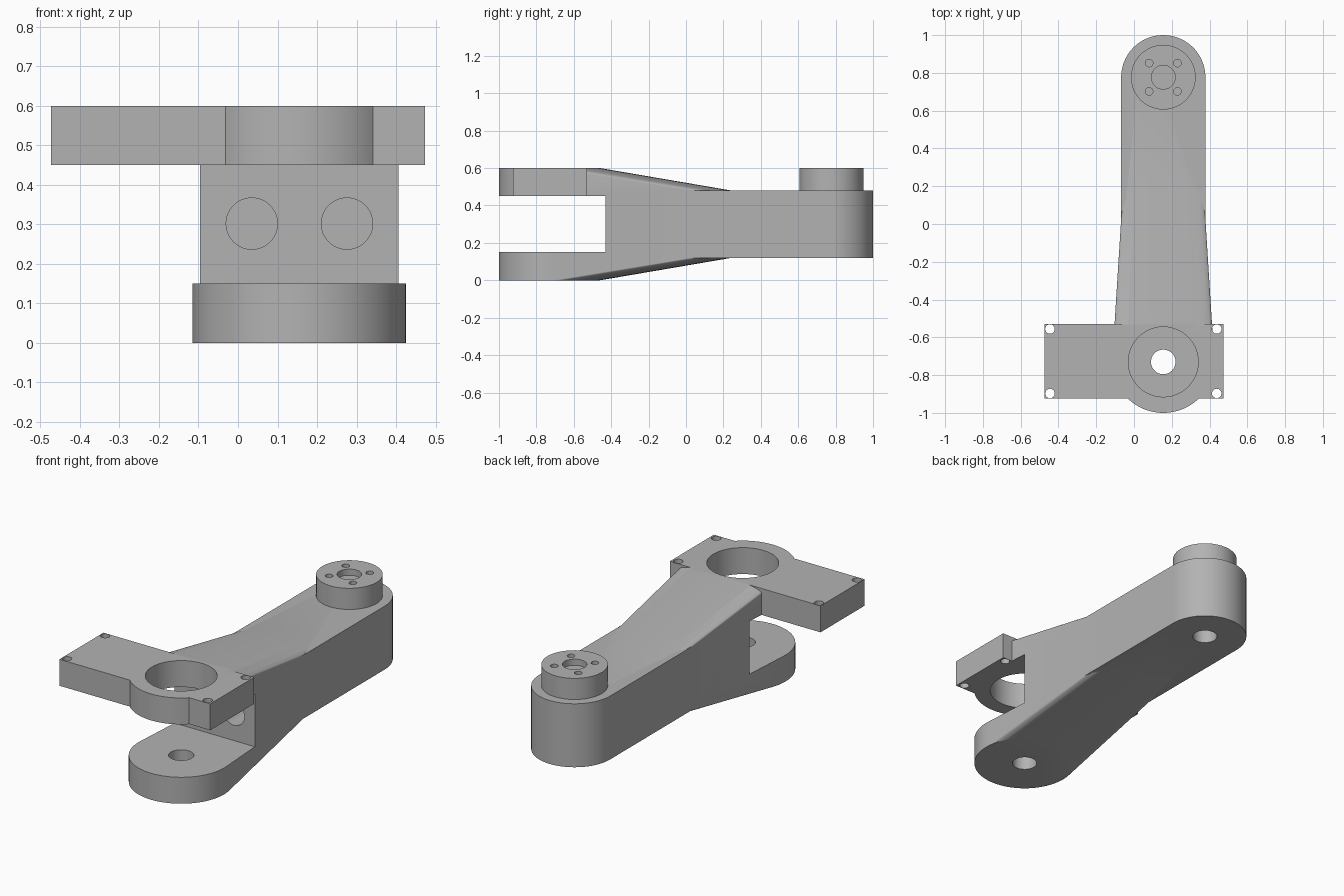
import bpy, bmesh, math
from mathutils import Matrix, Vector

old = bpy.data.objects.get("Cube")
if old:
    bpy.data.objects.remove(old, do_unlink=True)

AXIS = 0.155                      # centre line of the arm in x
FORK_Y, MID_Y, TIP_Y = -0.73, 0.02, 0.777
FORK_R, TIP_R = 0.27, 0.223

grey = bpy.data.materials.new("plain grey")
grey.use_nodes = True
colour = (0.45, 0.45, 0.45, 1)
grey.diffuse_color = colour
grey.node_tree.nodes["Principled BSDF"].inputs["Base Color"].default_value = colour


def make(name, bm):
    bmesh.ops.recalc_face_normals(bm, faces=bm.faces)
    mesh = bpy.data.meshes.new(name)
    bm.to_mesh(mesh)
    bm.free()
    mesh.materials.append(grey)
    ob = bpy.data.objects.new(name, mesh)
    bpy.context.collection.objects.link(ob)
    return ob


def box(name, lo, hi):
    lo, hi = Vector(lo), Vector(hi)
    bm = bmesh.new()
    bmesh.ops.create_cube(bm, size=1, matrix=Matrix.Translation((lo + hi) / 2)
                          @ Matrix.Diagonal((*(hi - lo), 1)))
    return make(name, bm)


def cylinder(name, start, end, r, segments=64):
    start, end = Vector(start), Vector(end)
    d = end - start
    turn = d.to_track_quat('Z', 'Y').to_matrix().to_4x4()
    bm = bmesh.new()
    bmesh.ops.create_cone(bm, cap_ends=True, segments=segments, radius1=r, radius2=r,
                          depth=d.length, matrix=Matrix.Translation((start + end) / 2) @ turn)
    return make(name, bm)


def upright(name, x, y, z0, z1, r, segments=64):
    return cylinder(name, (x, y, z0), (x, y, z1), r, segments)


def hull(name, *discs):
    """Convex body wrapped round upright discs given as (y, radius, z0, z1)."""
    bm = bmesh.new()
    for y, r, z0, z1 in discs:
        for i in range(96):
            a = math.tau * i / 96
            for z in (z0, z1):
                bm.verts.new((AXIS + r * math.cos(a), y + r * math.sin(a), z))
    bmesh.ops.convex_hull(bm, input=bm.verts)
    bmesh.ops.dissolve_limit(bm, angle_limit=0.002, verts=bm.verts, edges=bm.edges)
    return make(name, bm)


def combine(target, others, operation):
    """Apply booleans to the target and remove the helper parts."""
    for other in others:
        mod = target.modifiers.new("join", 'BOOLEAN')
        mod.operation, mod.object, mod.solver = operation, other, 'EXACT'
    bpy.context.view_layer.update()
    ev = target.evaluated_get(bpy.context.evaluated_depsgraph_get())
    mesh = bpy.data.meshes.new_from_object(ev)
    target.modifiers.clear()
    target.data = mesh
    for other in others:
        bpy.data.objects.remove(other, do_unlink=True)


# Arm: tapering fork end blended into a slimmer straight end
arm = hull("arm", (FORK_Y, FORK_R, 0, 0.6), (MID_Y, TIP_R, 0.12, 0.48))
straight = hull("straight_section", (MID_Y, TIP_R, 0.12, 0.48), (TIP_Y, TIP_R, 0.12, 0.48))
combine(arm, [straight], 'UNION')

# Fork slot
combine(arm, [box("slot", (-0.6, -1.2, 0.15), (0.8, -0.43, 0.45))], 'DIFFERENCE')

# Mounting plate on the upper fork
plate = box("mounting_plate", (-0.473, -0.925, 0.45), (0.473, -0.53, 0.6))
combine(arm, [plate], 'UNION')

# Bores: upper fork, lower fork, underside pivot, slot wall and plate corners
bores = [
    upright("bearing_bore", AXIS, FORK_Y, 0.4, 0.7, 0.185, 96),
    upright("pivot_bore", AXIS, FORK_Y, -0.1, 0.2, 0.065),
    upright("tip_bore", AXIS, TIP_Y, 0, 0.4, 0.065),
]
for x in (0.035, 0.276):
    bores.append(cylinder("wall_bore", (x, -0.5, 0.302), (x, -0.13, 0.302), 0.065))
for x in (-0.445, 0.438):
    for y in (-0.897, -0.556):
        bores.append(upright("corner_hole", x, y, 0.4, 0.7, 0.025, 32))
combine(arm, bores, 'DIFFERENCE')

# Round boss on the tip with a shallow centre recess and four screw holes
boss = upright("tip_boss", AXIS, TIP_Y, 0.47, 0.6, 0.171, 96)
holes = [upright("boss_recess", AXIS, TIP_Y, 0.565, 0.7, 0.063)]
for sx in (-1, 1):
    for sy in (-1, 1):
        holes.append(upright("screw_hole", AXIS + sx * 0.075, TIP_Y + sy * 0.075,
                             0.565, 0.7, 0.02, 32))
combine(boss, holes, 'DIFFERENCE')

# Smooth curved walls, sharp rims
bpy.ops.object.select_all(action='DESELECT')
for ob in (arm, boss):
    ob.select_set(True)
bpy.context.view_layer.objects.active = arm
bpy.ops.object.shade_smooth_by_angle(angle=math.radians(20))
